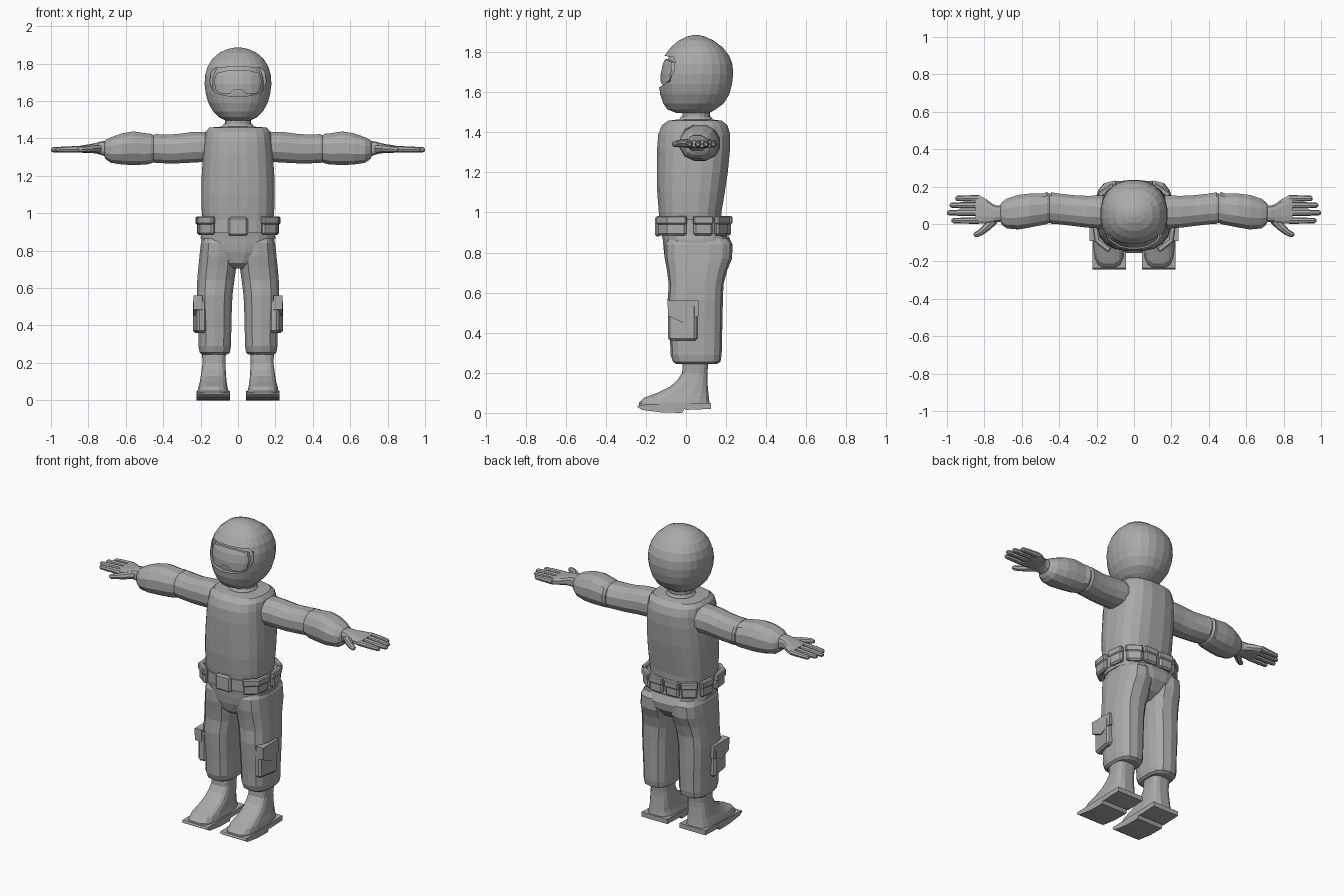
import bpy, bmesh, math
from mathutils import Vector, Matrix

GREY = bpy.data.materials.new("plain_grey")
GREY.diffuse_color = (0.4, 0.4, 0.4, 1)


def finish(bm, name, mirror=False):
    bmesh.ops.recalc_face_normals(bm, faces=bm.faces)
    me = bpy.data.meshes.new(name)
    bm.to_mesh(me)
    bm.free()
    me.materials.append(GREY)
    ob = bpy.data.objects.new(name, me)
    bpy.context.collection.objects.link(ob)
    if mirror:
        ob.modifiers.new("Mirror", 'MIRROR')
    return ob


def add_loft(bm, rings, n=16, p=2.4, axis='z'):
    """rings: (position, a_min, a_max, b_min, b_max) boxes of rounded sections."""
    loops = []
    for t, a0, a1, b0, b1 in rings:
        loop = []
        for i in range(n):
            w = 2 * math.pi * (i + 0.5) / n
            c, s = math.cos(w), math.sin(w)
            a = (a0 + a1) / 2 + (a1 - a0) / 2 * math.copysign(abs(c) ** (2 / p), c)
            b = (b0 + b1) / 2 + (b1 - b0) / 2 * math.copysign(abs(s) ** (2 / p), s)
            loop.append(bm.verts.new((a, b, t) if axis == 'z' else (t, a, b)))
        loops.append(loop)
    for l0, l1 in zip(loops, loops[1:]):
        for i in range(n):
            j = (i + 1) % n
            bm.faces.new((l0[i], l0[j], l1[j], l1[i]))
    bm.faces.new(loops[0])
    bm.faces.new(loops[-1])


def loft(name, rings, mirror=False, **kw):
    bm = bmesh.new()
    add_loft(bm, rings, **kw)
    return finish(bm, name, mirror)


def add_box(bm, centre, size, turn=0, bevel=0.01):
    m = Matrix.Translation(centre) @ Matrix.Rotation(turn, 4, 'Z') @ Matrix.Diagonal((*size, 1))
    vs = bmesh.ops.create_cube(bm, size=1, matrix=m)['verts']
    es = {e for v in vs for e in v.link_edges}
    bmesh.ops.bevel(bm, geom=list(es), offset=bevel, segments=1, affect='EDGES')


def add_tube(bm, pts, radii, n=8):
    """Round tapered limb through the points."""
    loops = []
    d = (Vector(pts[-1]) - Vector(pts[0])).normalized()
    u = d.cross(Vector((0, 0, 1))).normalized()
    v = d.cross(u)
    for q, r in zip(pts, radii):
        loops.append([bm.verts.new(Vector(q) + r * (math.cos(k) * u + math.sin(k) * v))
                      for k in (2 * math.pi * i / n for i in range(n))])
    for l0, l1 in zip(loops, loops[1:]):
        for i in range(n):
            bm.faces.new((l0[i], l0[(i + 1) % n], l1[(i + 1) % n], l1[i]))
    bm.faces.new(loops[0])
    bm.faces.new(loops[-1])


def prism(name, profile, lo, hi, axis, mirror=False):
    """Extrude a profile along x (profile y,z) or y (profile x,z)."""
    bm = bmesh.new()
    f = bm.faces.new([bm.verts.new((lo, a, b) if axis == 'x' else (a, lo, b)) for a, b in profile])
    ext = bmesh.ops.extrude_face_region(bm, geom=[f])
    bmesh.ops.translate(bm, verts=[g for g in ext['geom'] if isinstance(g, bmesh.types.BMVert)],
                        vec=(hi - lo, 0, 0) if axis == 'x' else (0, hi - lo, 0))
    return finish(bm, name, mirror)


def boolean(ob, tool, op):
    m = ob.modifiers.new("Cut", 'BOOLEAN')
    m.operation, m.object, m.solver = op, tool, 'EXACT'
    tool.hide_render = True
    tool.hide_viewport = True


# Helmet: half width, front, back at each height
SHELL = [(1.497, .07, -.05, .12), (1.515, .105, -.095, .15), (1.545, .135, -.115, .19),
         (1.59, .16, -.13, .218), (1.64, .174, -.137, .231), (1.69, .18, -.137, .237),
         (1.74, .177, -.127, .233), (1.785, .163, -.106, .215), (1.825, .138, -.076, .183),
         (1.858, .1, -.037, .138), (1.878, .055, .005, .095), (1.885, .02, .035, .065)]


def shell(name, k):
    return loft(name, [(1.69 + (z - 1.69) * k, -w * k, w * k, .05 + (f - .05) * k, .05 + (b - .05) * k)
                       for z, w, f, b in SHELL], n=24, p=2.25)


def both_sides(half):
    return half + [(-x, z) for x, z in reversed(half)]


helmet = shell("helmet", 1)
opening = prism("opening_cutter", both_sides([(.04, 1.625), (.10, 1.637), (.135, 1.655), (.15, 1.70),
                                              (.145, 1.755), (.125, 1.775), (.05, 1.782)]), -.3, -.04, 'y')
boolean(helmet, opening, 'DIFFERENCE')
face = shell("face", .88)
goggles = shell("goggles", .95)
lens = prism("goggle_cutter", both_sides([(.02, 1.66), (.045, 1.64), (.09, 1.638), (.12, 1.66),
                                          (.128, 1.71), (.115, 1.75), (.05, 1.765)]), -.3, -.03, 'y')
boolean(goggles, lens, 'INTERSECT')

# Neck, collar and torso
loft("neck", [(1.43, -.07, .07, -.02, .12), (1.53, -.07, .07, -.02, .12)], p=2)
loft("collar", [(1.45, -.085, .085, -.035, .135), (1.465, -.085, .085, -.035, .135),
                (1.48, -.075, .075, -.025, .125)], p=2)
loft("torso", [(.93, -.185, .185, -.13, .175), (1.0, -.195, .195, -.137, .178),
               (1.1, -.198, .198, -.145, .195), (1.2, -.196, .196, -.146, .21),
               (1.32, -.188, .188, -.146, .222), (1.39, -.182, .182, -.14, .222),
               (1.435, -.175, .175, -.122, .208), (1.458, -.155, .155, -.09, .18),
               (1.463, -.09, .09, -.05, .14)], n=20, p=2.7)

# Belt with buckle and pouches
loft("belt", [(.895, -.2, .2, -.14, .205), (.965, -.2, .2, -.14, .205)], n=24, p=2.7)
bm = bmesh.new()
add_box(bm, (0, -.14, .93), (.105, .03, .1))
finish(bm, "buckle")
bm = bmesh.new()
for x, y, deg in [(.165, -.105, -52), (.197, -.045, -8), (.2, .085, 8), (.145, .175, 55)]:
    a = math.radians(deg)
    out = Vector((math.cos(a), math.sin(a), 0)) * .006
    add_box(bm, (x, y, .93), (.03, .095, .09), a)
    add_box(bm, Vector((x, y, .962)) + out, (.03, .1, .042), a, .006)
finish(bm, "belt_pouches", True)
bm = bmesh.new()
for x in (-.055, .055):
    add_box(bm, (x, .21, .93), (.09, .03, .09))
    add_box(bm, (x, .216, .962), (.095, .03, .042), 0, .006)
finish(bm, "back_pouches")

# Pelvis and trouser legs
loft("jacket_hem", [(.865, -.203, .203, -.118, .21), (.91, -.195, .195, -.125, .2)], n=20, p=2.7)
loft("pelvis", [(.705, -.045, .045, -.06, .13), (.735, -.09, .09, -.095, .18),
                (.79, -.165, .165, -.11, .228), (.835, -.197, .197, -.115, .235),
                (.88, -.198, .198, -.118, .215)], n=20, p=2.7)
loft("trouser_leg", [(.245, .055, .195, -.05, .155), (.255, .042, .207, -.065, .172),
                     (.29, .036, .213, -.077, .178), (.38, .034, .214, -.08, .18),
                     (.46, .032, .218, -.086, .182), (.56, .028, .222, -.092, .184),
                     (.64, .018, .22, -.086, .187), (.71, .008, .214, -.095, .205),
                     (.77, .005, .208, -.106, .23), (.84, .01, .2, -.108, .232),
                     (.87, .03, .185, -.09, .21)], True, n=14, p=2.7)

# Cargo pocket with pointed flap
turn = math.radians(-10)
bm = bmesh.new()
add_box(bm, (.205, -.015, .45), (.05, .145, .18), turn, .012)
finish(bm, "cargo_pocket", True)
prism("pocket_flap", [(-.092, .56), (.063, .56), (.065, .485), (-.015, .45), (-.09, .485)],
      .19, .238, 'x', True)

# Boots with sole
loft("boot", [(.025, .05, .217, -.236, .118), (.05, .05, .217, -.236, .12),
              (.075, .056, .212, -.212, .116), (.10, .06, .205, -.145, .113),
              (.13, .063, .2, -.082, .11), (.165, .065, .195, -.042, .107),
              (.20, .067, .19, -.02, .107), (.27, .063, .195, -.015, .115)], True, n=16, p=3.4)
prism("boot_sole", [(-.236, .04), (-.243, .03), (-.22, .015), (-.12, .002), (-.02, 0), (-.008, .02),
                    (.0, .015), (.125, .02), (.125, .05), (0, .045)], .043, .222, 'x', True)

# Padded sleeves, creased at shoulder and elbow
loft("sleeve", [(.13, -.01, .15, 1.29, 1.42), (.18, -.027, .155, 1.272, 1.438),
                (.25, -.022, .153, 1.268, 1.436), (.33, -.012, .157, 1.264, 1.425),
                (.40, -.004, .165, 1.265, 1.424), (.44, -.002, .172, 1.267, 1.425),
                (.452, .004, .163, 1.27, 1.42), (.465, -.003, .173, 1.264, 1.427),
                (.49, -.008, .165, 1.258, 1.43), (.56, -.022, .165, 1.255, 1.44),
                (.62, -.032, .158, 1.258, 1.43), (.68, -.026, .138, 1.268, 1.408),
                (.705, -.008, .12, 1.285, 1.395), (.715, .01, .105, 1.3, 1.385)],
     True, n=12, p=2.3, axis='x')

# Hands: cuff and palm, four fingers, thumb
bm = bmesh.new()
add_loft(bm, [(.70, .012, .10, 1.30, 1.388), (.735, .01, .1, 1.312, 1.385), (.755, .005, .108, 1.318, 1.378),
              (.79, 0, .135, 1.322, 1.37), (.825, 0, .153, 1.322, 1.365),
              (.848, .004, .152, 1.326, 1.36)], n=12, p=3, axis='x')
for y, tip in [(.018, .975), (.06, 1.0), (.1, .985), (.137, .955)]:
    length = tip - .83
    add_tube(bm, [(.83 + length * k, y, 1.343 - .004 * k) for k in (0, .33, .36, .65, .68, .93, 1)],
             [.018, .018, .0165, .0165, .015, .014, .007])
add_tube(bm, [(.745, .025, 1.345), (.785, -.015, 1.345), (.82, -.045, 1.343), (.845, -.058, 1.341), (.855, -.063, 1.34)],
         [.024, .022, .017, .015, .007])
finish(bm, "hand", True)
